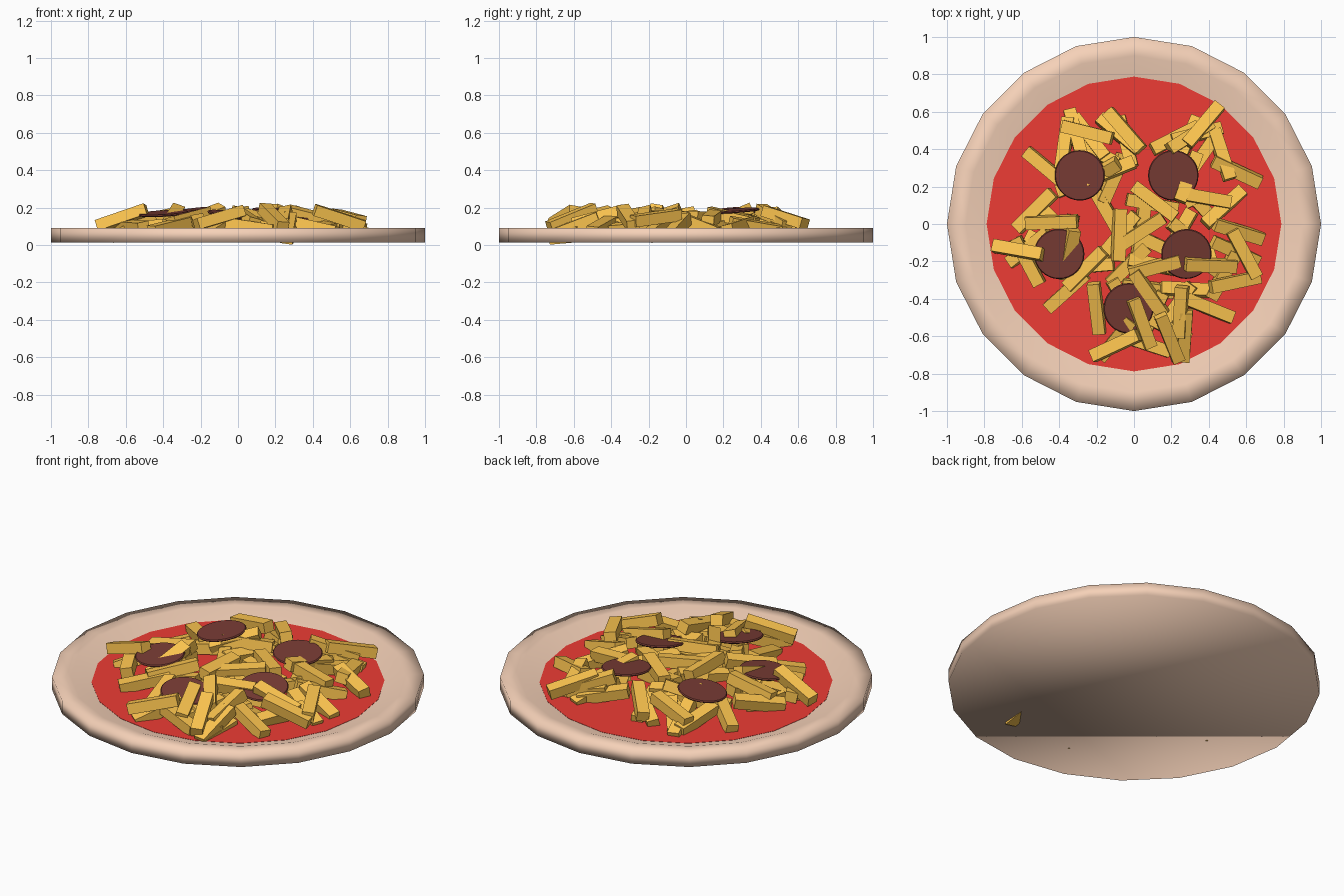
import bpy, bmesh, math, random
from mathutils import Matrix, Vector, Euler

if "Cube" in bpy.data.objects:
    bpy.data.objects.remove(bpy.data.objects["Cube"])

random.seed(4)


def material(name, rgb):
    m = bpy.data.materials.new(name)
    m.diffuse_color = (*rgb, 1)
    m.use_nodes = True
    m.node_tree.nodes["Principled BSDF"].inputs["Base Color"].default_value = m.diffuse_color
    return m


def finish(name, bm, mat):
    me = bpy.data.meshes.new(name)
    bmesh.ops.recalc_face_normals(bm, faces=bm.faces)
    bm.to_mesh(me)
    bm.free()
    me.materials.append(mat)
    ob = bpy.data.objects.new(name, me)
    bpy.context.collection.objects.link(ob)
    return ob


def lathe(name, profile, sides, mat):
    """Stack of polygon rings (radius, z), capped at both ends."""
    bm = bmesh.new()
    rings = [[bm.verts.new((r * math.cos(math.tau * i / sides), r * math.sin(math.tau * i / sides), z))
              for i in range(sides)] for r, z in profile]
    for a, b in zip(rings, rings[1:]):
        for i in range(sides):
            j = (i + 1) % sides
            bm.faces.new((a[i], a[j], b[j], b[i]))
    bm.faces.new(rings[0])
    bm.faces.new(rings[-1])
    return finish(name, bm, mat)


dough = material("dough", (0.92, 0.64, 0.48))
red = material("sauce", (0.85, 0.045, 0.035))
yellow = material("cheese", (1.0, 0.57, 0.08))
brown = material("sausage", (0.19, 0.045, 0.035))

# Crust with a raised rim, and the sauce lying in its dish
crust = lathe("crust", [(1, 0.014), (1, 0.091), (0.9, 0.091), (0.79, 0.055)], 20, dough)
for p in crust.data.polygons:
    p.use_smooth = True
lathe("sauce", [(0.788, 0.045), (0.788, 0.0565)], 20, red)

# Cheese strips: x, y, heading in degrees, bottom layer then top layer
low = [(-.08, .48, -40), (-.37, .43, 82), (-.31, .48, -75), (-.47, .30, -40), (-.21, .39, -30),
       (.22, .46, 27), (.47, .37, -72), (.55, .28, -25), (-.15, .08, -60), (.48, .09, 42),
       (.10, -.10, -25), (.56, -.04, -17), (.30, -.08, -40), (-.03, -.22, 45), (.24, -.05, 60),
       (-.53, .07, 45), (-.57, -.20, -62), (-.35, -.09, 80), (-.36, -.36, 42), (-.20, -.45, -83),
       (.10, -.49, 65), (.06, -.64, -18), (.40, -.45, -22), (.28, -.35, -3), (.27, -.60, 86),
       (.36, .36, 55), (-.28, .22, 20), (-.45, -.12, -25), (.30, -.20, 15), (-.05, -.42, -60)]
high = [(-.05, .50, -49), (-.25, .49, -14), (-.13, .28, 22), (.37, .53, 50), (.29, .25, 70),
        (.38, .14, -10), (.11, .12, -37), (.04, -.04, 33), (-.08, -.06, 88), (.41, -.22, -2),
        (.59, -.16, -62), (.54, -.31, 12), (.11, -.23, 15), (-.44, .01, 2), (-.62, -.14, -10),
        (-.26, -.24, 45), (.08, -.37, -55), (.04, -.53, -70), (-.10, -.65, 25), (.19, -.61, -68),
        (.25, -.47, 87), (.30, .47, 32)]
bm = bmesh.new()


def strip(x, y, z, heading, tilt, roll):
    rot = Euler((math.radians(roll), math.radians(tilt), math.radians(heading)))
    m = Matrix.LocRotScale(Vector((x, y, z)), rot, Vector((0.28, 0.067, 0.06)))
    bmesh.ops.create_cube(bm, size=1, matrix=m)


def heap_tilt(x, y, heading):
    """Strips slope down toward the outside of the heap."""
    a = math.radians(heading)
    return 17 * (math.cos(a) * x + math.sin(a) * y) / 0.6 + random.uniform(-5, 5)


for layer, z in ((low, 0.098), (high, 0.145)):
    for x, y, a in layer:
        strip(x, y, z, a, heap_tilt(x, y, a), random.uniform(-15, 15))
# Extra strips crossing underneath the top layer
for x, y, a in high:
    s = random.uniform(0.86, 0.95)
    b = a + random.choice((-1, 1)) * random.uniform(25, 50)
    strip(x * s, y * s, 0.092, b, heap_tilt(x, y, b), random.uniform(-15, 15))
# Steep strips standing through the slices, and one that pokes through the base
strip(-.35, -.16, .145, 78, -18, 20)
strip(-.20, .26, .145, 30, -18, 20)
strip(.27, -.59, .048, 86, -5, 8)
finish("cheese_strips", bm, yellow)

# Sausage slices: x, y, z, tilt about x, tilt about y
slices = [(-.29, .26, .178, 3, -8), (.21, .26, .183, 4, 3), (-.40, -.16, .168, 5, -3),
          (.28, -.16, .160, 9, 5), (-.03, -.45, .160, 6, 8)]
for n, (x, y, z, rx, ry) in enumerate(slices):
    ob = lathe(f"sausage_slice_{n + 1}", [(0.13, -0.006), (0.135, 0), (0.13, 0.006)], 32, brown)
    ob.location = (x, y, z)
    ob.rotation_euler = (math.radians(rx), math.radians(ry), 0)
